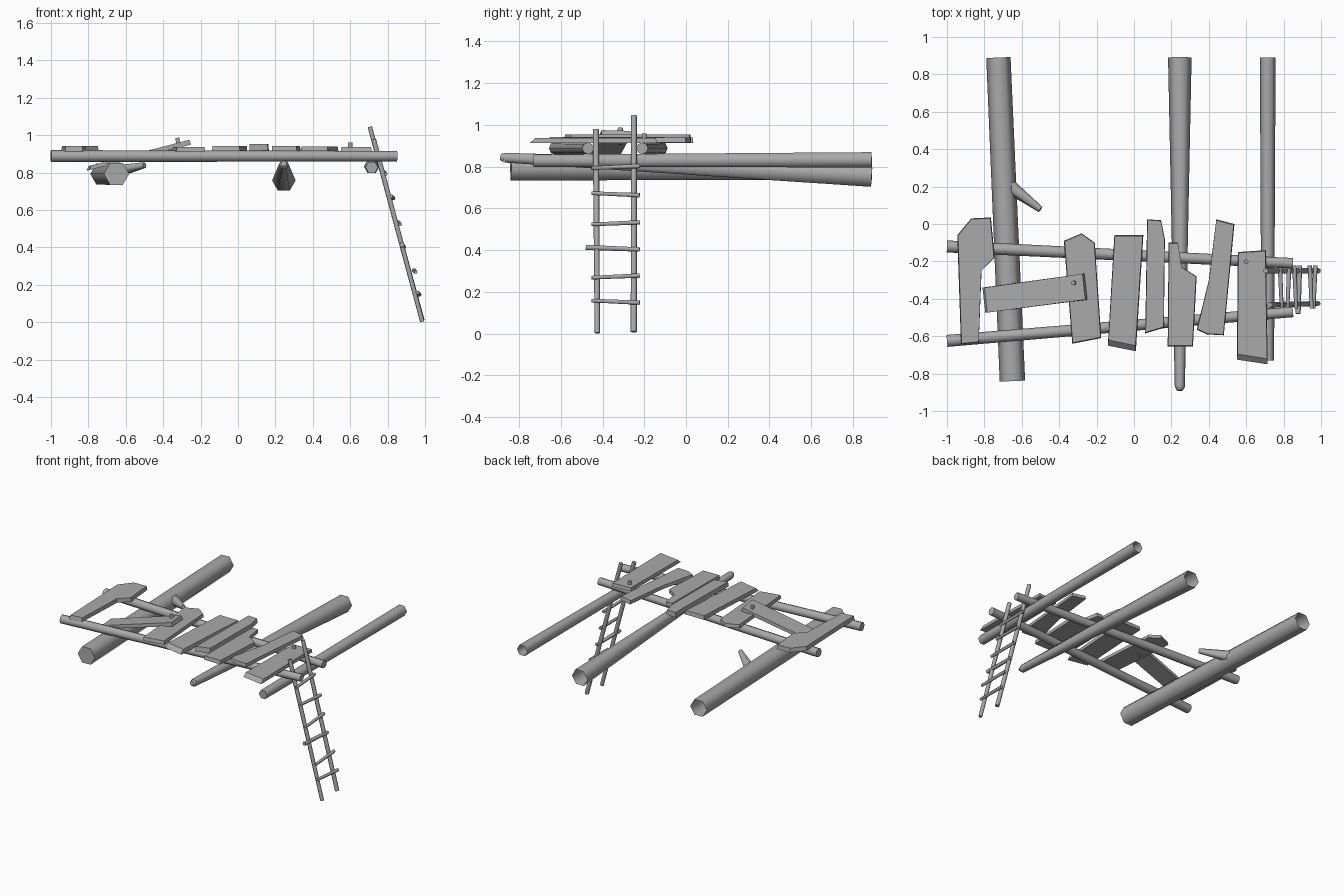
import bpy, bmesh, math
from mathutils import Vector

if "Cube" in bpy.data.objects:
    bpy.data.objects.remove(bpy.data.objects["Cube"])

wood = bpy.data.materials.new("grey_wood")
wood.use_nodes = True
grey = (0.4, 0.4, 0.4, 1)
wood.diffuse_color = grey
wood.node_tree.nodes["Principled BSDF"].inputs["Base Color"].default_value = grey


def finish(name, bm, smooth=None):
    mesh = bpy.data.meshes.new(name)
    bmesh.ops.recalc_face_normals(bm, faces=bm.faces)
    bm.to_mesh(mesh)
    bm.free()
    mesh.materials.append(wood)
    obj = bpy.data.objects.new(name, mesh)
    bpy.context.collection.objects.link(obj)
    if smooth:
        bpy.ops.object.select_all(action='DESELECT')
        obj.select_set(True)
        bpy.context.view_layer.objects.active = obj
        bpy.ops.object.shade_smooth_by_angle(angle=math.radians(smooth))
    return obj


def pole(name, start, end, r1, r2, sides=6, open_end=False):
    """Tapered round timber from start to end, optionally hollow at the end."""
    a, b = Vector(start), Vector(end)
    turn = (b - a).to_track_quat('Z', 'Y')
    bm = bmesh.new()
    rings = []
    for centre, r in ((a, r1), (b, r2)):
        rings.append([bm.verts.new(centre + turn @ Vector(
            (r * math.cos(i * math.tau / sides), r * math.sin(i * math.tau / sides), 0)))
            for i in range(sides)])
    for i in range(sides):
        j = (i + 1) % sides
        bm.faces.new((rings[0][i], rings[0][j], rings[1][j], rings[1][i]))
    bm.faces.new(rings[0])
    if not open_end:
        bm.faces.new(rings[1])
    return finish(name, bm, 65)


def plank(name, outline, z, thick=0.03, front_slant=0.0, slope=0.0):
    """Flat board from a top outline; the front end may be cut at a slant."""
    bm = bmesh.new()
    cx = sum(p[0] for p in outline) / len(outline)
    cy = sum(p[1] for p in outline) / len(outline)
    low, high = [], []
    for x, y in outline:
        lift = slope * (x - cx)
        low.append(bm.verts.new((x, y, z + lift)))
        ty = cy + (y - cy) * 0.985 + (front_slant if y < cy else 0)
        high.append(bm.verts.new((cx + (x - cx) * 0.96, ty, z + thick + lift)))
    bm.faces.new(low)
    bm.faces.new(high)
    for i in range(len(outline)):
        j = (i + 1) % len(outline)
        bm.faces.new((low[i], low[j], high[j], high[i]))
    return finish(name, bm)


# Long logs running front to back, with a broken branch on the thickest
pole("left_end_log", (-0.65, -0.84, 0.795), (-0.725, 0.89, 0.795), 0.068, 0.065, 6, True)
pole("middle_log", (0.245, -0.87, 0.845), (0.245, 0.89, 0.76), 0.027, 0.063, 6, True)
pole("ladder_side_log", (0.715, -0.73, 0.83), (0.715, 0.89, 0.835), 0.034, 0.042, 6, True)
pole("branch_stub", (-0.69, 0.22, 0.80), (-0.5, 0.078, 0.842), 0.042, 0.017)
pole("middle_log_tip", (0.245, -0.89, 0.85), (0.245, -0.87, 0.845), 0.016, 0.027)

# Rails across the logs
pole("back_rail", (-1, -0.12, 0.89), (0.85, -0.21, 0.89), 0.032, 0.028, 8)
pole("front_rail", (-1, -0.625, 0.89), (0.85, -0.47, 0.89), 0.032, 0.028, 8)

# Rough deck boards
plank("deck_plank_1", [(-0.925, -0.645), (-0.83, -0.635), (-0.815, -0.25), (-0.745, -0.18),
                       (-0.765, 0.035), (-0.87, 0.03), (-0.945, -0.06)], 0.915)
plank("fallen_plank", [(-0.795, -0.475), (-0.25, -0.405), (-0.265, -0.265), (-0.81, -0.34)],
      0.882, 0.025, 0, 0.25)
plank("deck_plank_2", [(-0.33, -0.64), (-0.175, -0.61), (-0.21, -0.1), (-0.28, -0.05),
                       (-0.375, -0.09)], 0.915, 0.025)
plank("deck_plank_3", [(-0.14, -0.65), (0.01, -0.68), (0.05, -0.06), (-0.105, -0.06)],
      0.917, 0.028, 0.025)
plank("deck_plank_4", [(0.06, -0.585), (0.16, -0.555), (0.165, -0.08), (0.145, 0.02),
                       (0.07, 0.025)], 0.92, 0.035)
plank("deck_plank_5", [(0.18, -0.655), (0.315, -0.655), (0.335, -0.28), (0.255, -0.23),
                       (0.235, -0.1), (0.185, -0.1)], 0.917, 0.027)
plank("deck_plank_6", [(0.39, -0.59), (0.48, -0.595), (0.537, 0), (0.44, 0.025),
                       (0.4, -0.3), (0.335, -0.565)], 0.917, 0.025)
plank("deck_plank_7", [(0.55, -0.725), (0.715, -0.75), (0.705, -0.14), (0.555, -0.15)],
      0.915, 0.025, 0.025)

# Pegs holding two of the boards
pole("ladder_side_peg", (0.6, -0.2, 0.9), (0.6, -0.2, 0.962), 0.014, 0.012)
pole("fallen_plank_peg", (-0.31, -0.315, 0.91), (-0.325, -0.315, 0.988), 0.014, 0.012)

# Leaning ladder
pole("ladder_back_leg", (0.985, -0.25, 0.01), (0.705, -0.25, 1.047), 0.015, 0.014)
pole("ladder_front_leg", (0.985, -0.425, 0.005), (0.725, -0.432, 0.98), 0.013, 0.015)
rungs = [(0.965, 0.155), (0.945, 0.275), (0.882, 0.41), (0.862, 0.53), (0.825, 0.67), (0.785, 0.8)]
for i, (x, z) in enumerate(rungs):
    tilt = 0.005 if i % 2 else -0.005
    reach = -0.48 if i == 2 else -0.452
    pole(f"ladder_rung_{i + 1}", (x + tilt, reach, z - tilt), (x - tilt, -0.222, z + tilt),
         0.014 if i == 2 else 0.01, 0.012)

# Set the ladder feet on the ground
bpy.context.view_layer.update()
lowest = min((o.matrix_world @ v.co).z for o in bpy.context.scene.objects
             if o.type == 'MESH' for v in o.data.vertices)
for o in bpy.context.scene.objects:
    if o.type == 'MESH':
        o.location.z -= lowest
